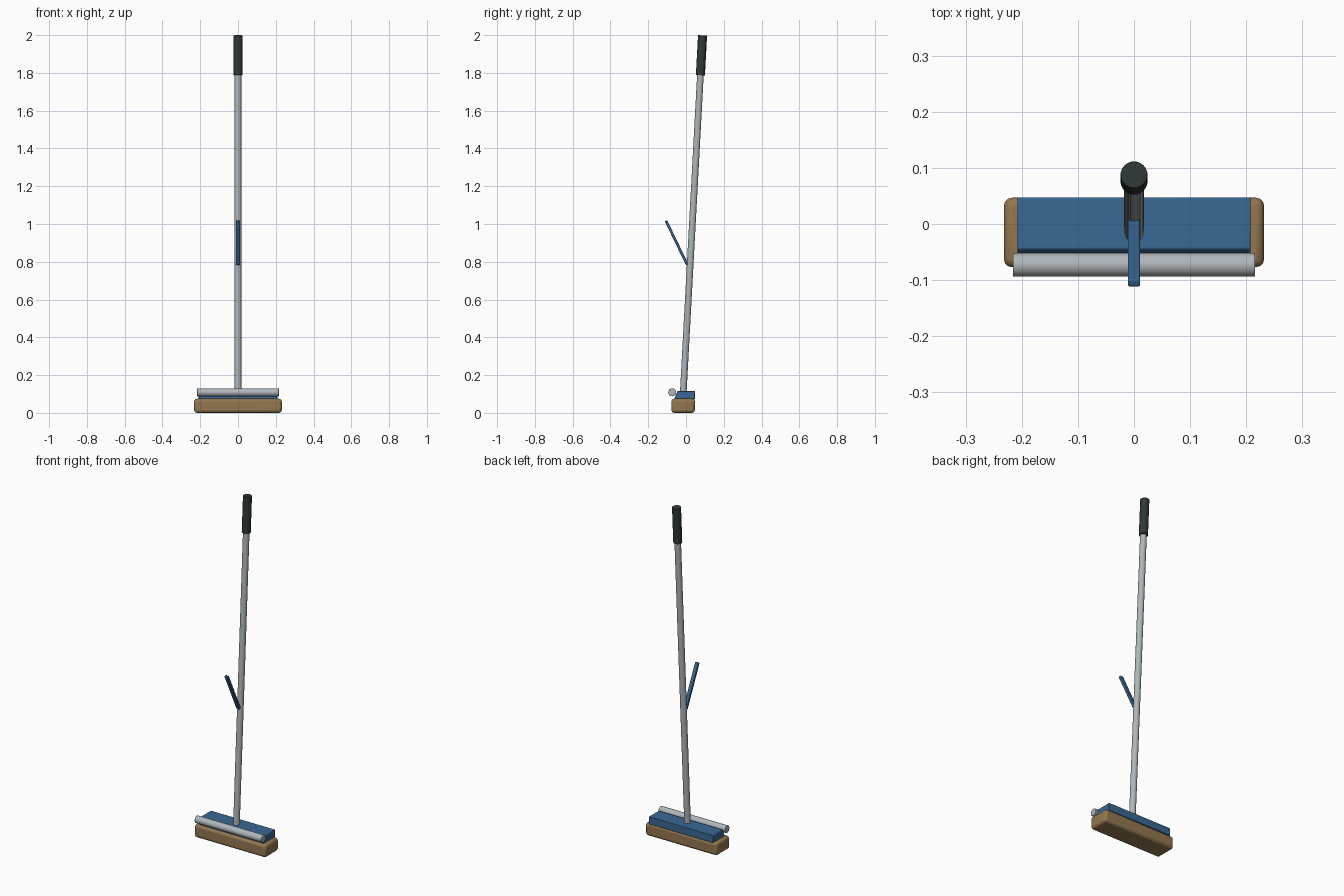
import bpy, bmesh, math
from mathutils import Vector

if "Cube" in bpy.data.objects:
    bpy.data.objects.remove(bpy.data.objects["Cube"])


def material(name, rgb):
    m = bpy.data.materials.new(name)
    m.diffuse_color = (*rgb, 1)
    m.use_nodes = True
    m.node_tree.nodes["Principled BSDF"].inputs["Base Color"].default_value = m.diffuse_color
    return m


tan = material("sponge tan", (0.29, 0.185, 0.08))
blue = material("blue plastic", (0.041, 0.14, 0.295))
grey = material("grey metal", (0.43, 0.47, 0.49))
dark = material("dark rubber", (0.028, 0.04, 0.038))


def finish(name, bm, mat, bevel=0, segments=3):
    bmesh.ops.recalc_face_normals(bm, faces=bm.faces)
    me = bpy.data.meshes.new(name)
    bm.to_mesh(me)
    bm.free()
    me.materials.append(mat)
    ob = bpy.data.objects.new(name, me)
    bpy.context.collection.objects.link(ob)
    if bevel:
        mod = ob.modifiers.new("bevel", "BEVEL")
        mod.width, mod.segments = bevel, segments
        mod.limit_method, mod.angle_limit = "ANGLE", math.radians(35)
    bpy.ops.object.select_all(action="DESELECT")
    ob.select_set(True)
    bpy.context.view_layer.objects.active = ob
    bpy.ops.object.shade_smooth_by_angle(angle=math.radians(35))
    return ob


def rod(name, a, b, radius, mat, bevel=0):
    """Cylinder between two points."""
    a, b = Vector(a), Vector(b)
    bm = bmesh.new()
    bmesh.ops.create_cone(bm, cap_ends=True, segments=32, radius1=radius,
                          radius2=radius, depth=(b - a).length)
    ob = finish(name, bm, mat, bevel, 2)
    ob.location = (a + b) / 2
    ob.rotation_euler = (b - a).to_track_quat("Z", "Y").to_euler()
    return ob


def extrusion(name, profile, half_width, mat, bevel, segments=3):
    """Side profile (y, z) extruded along x."""
    bm = bmesh.new()
    face = bm.faces.new([bm.verts.new((-half_width, y, z)) for y, z in profile])
    ext = bmesh.ops.extrude_face_region(bm, geom=[face])
    verts = [g for g in ext["geom"] if isinstance(g, bmesh.types.BMVert)]
    bmesh.ops.translate(bm, verts=verts, vec=(2 * half_width, 0, 0))
    return finish(name, bm, mat, bevel, segments)


def pole_point(z):
    """Point on the leaning pole axis."""
    return (0, -0.014 + 0.054 * (z - 0.117), z)


# Sponge and its holder
extrusion("sponge", [(-0.077, 0), (0.047, 0), (0.047, 0.075), (-0.077, 0.075)],
          0.232, tan, 0.015)
extrusion("sponge_holder", [(-0.063, 0.072), (0.047, 0.072), (0.047, 0.116), (-0.045, 0.116)],
          0.208, blue, 0.003, 2)

# Squeeze roller along the front
rod("squeeze_roller", (-0.216, -0.073, 0.109), (0.216, -0.073, 0.109), 0.021, grey, 0.002)

# Pole and grip
rod("pole", pole_point(0.1), pole_point(1.9), 0.0175, grey)
rod("grip", pole_point(1.788), pole_point(1.9987), 0.024, dark, 0.002)

# Slanted lever on the front of the pole
a, b = Vector((0.006, 0.785)), Vector((-0.106, 1.017))
n = Vector((0.9, 0.435)) * 0.007
extrusion("lever", [a - n, a + n, b + n, b - n], 0.011, blue, 0.003, 2)
